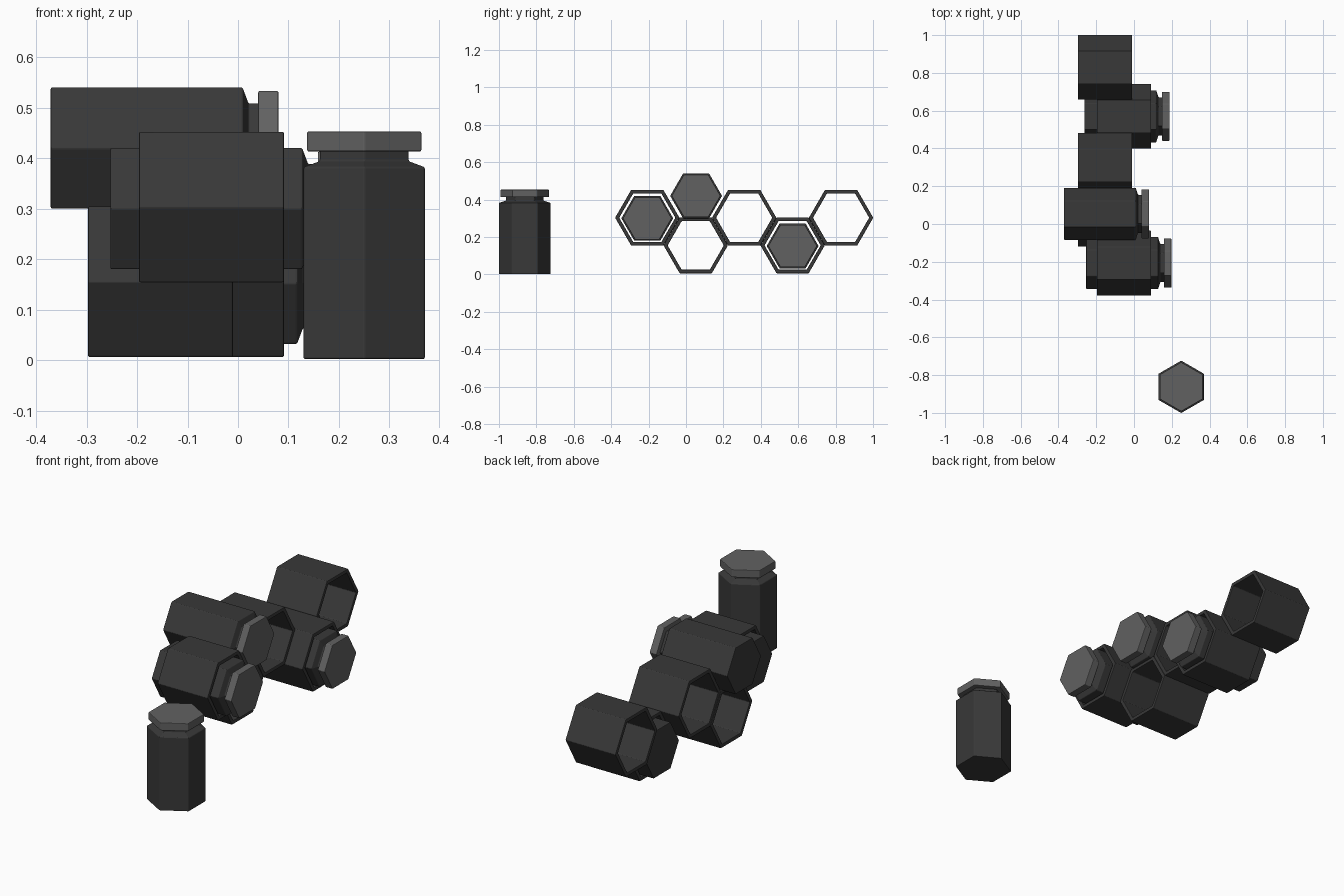
import bpy, bmesh, math
from mathutils import Matrix

if "Cube" in bpy.data.objects:
    bpy.data.objects.remove(bpy.data.objects["Cube"])

dark = bpy.data.materials.new("charcoal")
dark.diffuse_color = (0.04, 0.04, 0.04, 1)
dark.use_nodes = True
dark.node_tree.nodes["Principled BSDF"].inputs["Base Color"].default_value = dark.diffuse_color
grey = bpy.data.materials.new("mid_grey")
grey.diffuse_color = (0.12, 0.12, 0.12, 1)
grey.use_nodes = True
grey.node_tree.nodes["Principled BSDF"].inputs["Base Color"].default_value = grey.diffuse_color

LAY = Matrix.Rotation(math.pi / 2, 4, 'Y')   # local z -> world x


def hex_loft(name, profile, matrix, mat, tube=False, bevel=0.003):
    """Hexagonal rings (flat radius, height); tube joins the last ring to the first."""
    bm = bmesh.new()
    rings = []
    for flat, z in profile:
        r = flat / math.cos(math.pi / 6)
        rings.append([bm.verts.new((r * math.cos(math.radians(30 + 60 * i)),
                                    r * math.sin(math.radians(30 + 60 * i)), z)) for i in range(6)])
    pairs = list(zip(rings, rings[1:]))
    if tube:
        pairs.append((rings[-1], rings[0]))
    else:
        bm.faces.new(rings[0][::-1])
        bm.faces.new(rings[-1])
    for a, b in pairs:
        for i in range(6):
            j = (i + 1) % 6
            bm.faces.new((a[i], a[j], b[j], b[i]))
    bmesh.ops.recalc_face_normals(bm, faces=bm.faces)
    mesh = bpy.data.meshes.new(name)
    bm.to_mesh(mesh)
    bm.free()
    mesh.materials.append(mat)
    ob = bpy.data.objects.new(name, mesh)
    bpy.context.collection.objects.link(ob)
    ob.matrix_world = matrix
    mod = ob.modifiers.new("edge_softening", 'BEVEL')
    mod.width = bevel
    mod.segments = 2
    mod.limit_method = 'ANGLE'
    mod.angle_limit = math.radians(30)
    return ob


def jar(name, matrix):
    # body with sloped shoulder and narrow neck, then the lid
    hex_loft(name + "_body", [(0.12, 0.002), (0.12, 0.382), (0.088, 0.394), (0.088, 0.418)],
             matrix, dark)
    hex_loft(name + "_lid", [(0.113, 0.413), (0.113, 0.453)], matrix, grey)


# honeycomb rack: staggered open hexagonal cells
STEP, LOW, HIGH = 0.259, 0.155, 0.303
for i, (x0, z) in enumerate([(-0.196, HIGH), (-0.297, LOW), (-0.297, HIGH),
                             (-0.196, LOW), (-0.297, HIGH)]):
    m = Matrix.Translation((x0, -0.207 + STEP * i, z)) @ LAY
    hex_loft(f"rack_cell_{i + 1}", [(0.149, 0), (0.149, 0.287), (0.13, 0.287), (0.13, 0)],
             m, dark, tube=True)

# jars: two stored in cells, one lying on the rack, one standing in front
jar("stored_jar_left", Matrix.Translation((-0.255, -0.207, 0.30)) @ LAY)
jar("stored_jar_right", Matrix.Translation((-0.265, -0.207 + 3 * STEP, 0.152)) @ LAY)
jar("lying_jar", Matrix.Translation((-0.373, 0.054, 0.42)) @ LAY)
jar("standing_jar", Matrix.Translation((0.25, -0.862, 0)))
